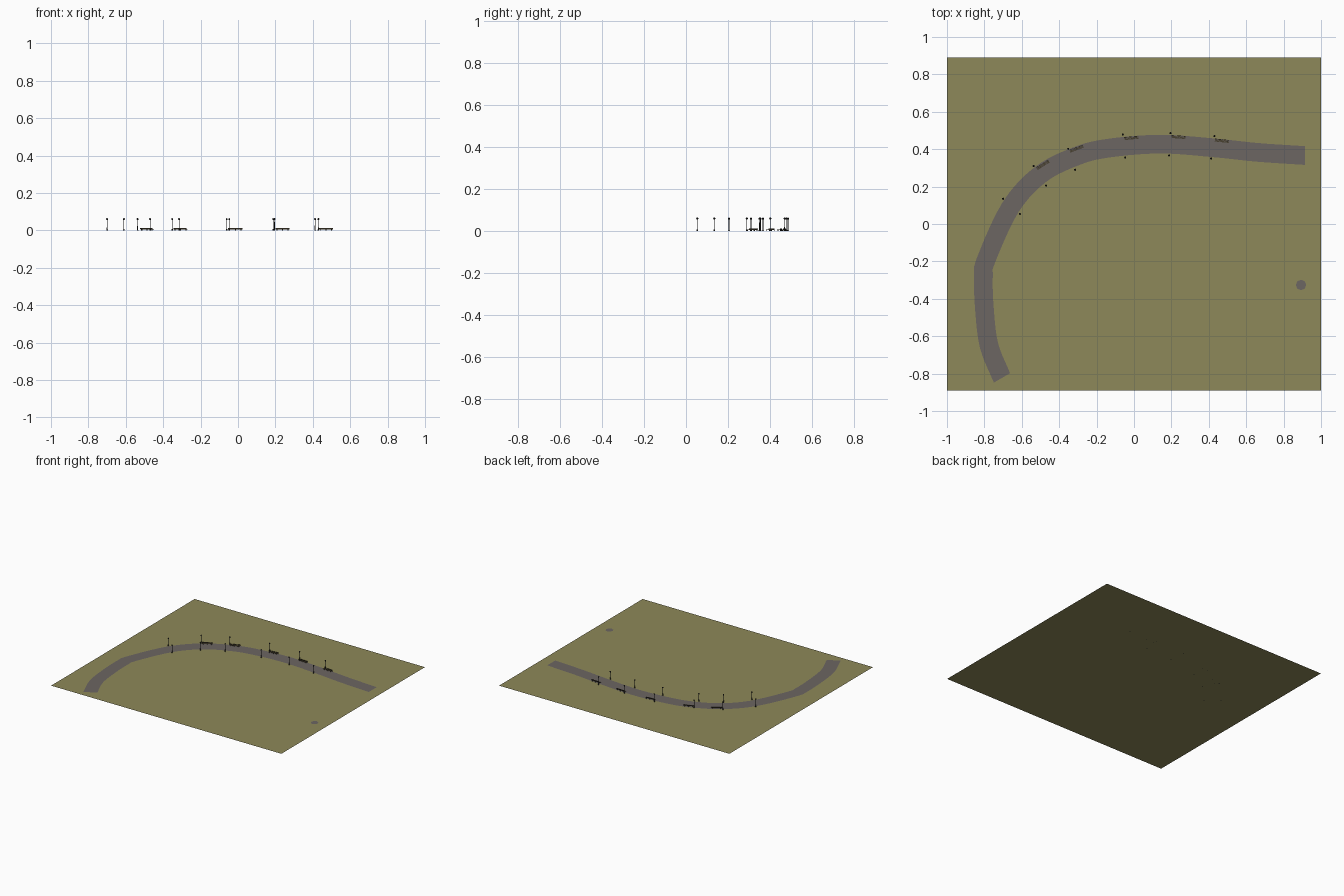
import bpy, bmesh, math
from mathutils import Vector, Matrix

if "Cube" in bpy.data.objects:
    bpy.data.objects.remove(bpy.data.objects["Cube"])


def material(name, rgb):
    m = bpy.data.materials.new(name)
    m.diffuse_color = (*rgb, 1)
    m.use_nodes = True
    m.node_tree.nodes["Principled BSDF"].inputs["Base Color"].default_value = m.diffuse_color
    return m


GRASS = material("olive grass", (0.27, 0.25, 0.10))
PAVING = material("grey paving", (0.15, 0.133, 0.122))
IRON = material("dark iron", (0.02, 0.02, 0.02))
WOOD = material("dark wood", (0.065, 0.052, 0.03))


def finish(bm, name, mats):
    me = bpy.data.meshes.new(name)
    bm.to_mesh(me)
    bm.free()
    for m in mats:
        me.materials.append(m)
    ob = bpy.data.objects.new(name, me)
    bpy.context.collection.objects.link(ob)
    return ob


def box(bm, center, size, mat=0):
    M = Matrix.Translation(center) @ Matrix.Diagonal((*size, 1))
    r = bmesh.ops.create_cube(bm, size=1, matrix=M)
    for f in {f for v in r["verts"] for f in v.link_faces}:
        f.material_index = mat


def rod(bm, z0, z1, r0, r1, n=8):
    bmesh.ops.create_cone(bm, cap_ends=True, segments=n, radius1=r0, radius2=r1,
                          depth=z1 - z0, matrix=Matrix.Translation((0, 0, (z0 + z1) / 2)))


# Ground sheet
bm = bmesh.new()
bmesh.ops.create_grid(bm, x_segments=1, y_segments=1, size=1,
                      matrix=Matrix.Diagonal((1, 0.89, 1, 1)))
finish(bm, "ground", [GRASS])

# Curved footpath: smooth centre line swept to a flat ribbon
knots = [Vector(p) for p in [
    (-0.706, -0.823), (-0.775, -0.65), (-0.80, -0.45), (-0.805, -0.28), (-0.79, -0.19),
    (-0.66, 0.09), (-0.50, 0.265), (-0.31, 0.362), (-0.14, 0.405), (0.14, 0.427),
    (0.43, 0.407), (0.66, 0.383), (0.914, 0.366)]]
ext = [2 * knots[0] - knots[1]] + knots + [2 * knots[-1] - knots[-2]]
line = []
for a, b, c, d in zip(ext, ext[1:], ext[2:], ext[3:]):
    for i in range(5):
        t = i / 5
        line.append(0.5 * (2 * b + (c - a) * t + (2 * a - 5 * b + 4 * c - d) * t * t
                           + (3 * b - a - 3 * c + d) * t ** 3))
line.append(knots[-1])


def tangent(i):
    if i == 0:
        return Vector((-0.5, 0.866))
    if i >= len(line) - 1:
        return Vector((1, 0))
    return (line[i + 1] - line[i - 1]).normalized()


bm = bmesh.new()
rows = []
for i, p in enumerate(line):
    t = tangent(i)
    n = Vector((-t.y, t.x)) * 0.05
    rows.append([bm.verts.new((*(p + n), 0.001)), bm.verts.new((*(p - n), 0.001))])
for (a, b), (c, d) in zip(rows, rows[1:]):
    bm.faces.new((a, b, d, c))
finish(bm, "footpath", [PAVING])

# Small paved patch
bm = bmesh.new()
bmesh.ops.create_circle(bm, cap_ends=True, segments=8, radius=0.028,
                        matrix=Matrix.Translation((0.893, -0.326, 0.0006)))
finish(bm, "paved_patch", [PAVING])

# Street lamps on both sides of the path
bm = bmesh.new()
rod(bm, 0, 0.008, 0.0042, 0.003)
rod(bm, 0.008, 0.056, 0.0018, 0.0014)
rod(bm, 0.055, 0.062, 0.003, 0.0055)
rod(bm, 0.062, 0.066, 0.0058, 0.001)
lamp = finish(bm, "lamp_1", [IRON])
spots = [(-0.70, 0.135), (-0.537, 0.31), (-0.352, 0.402), (-0.06, 0.478), (0.195, 0.486),
         (0.43, 0.47), (-0.61, 0.054), (-0.47, 0.205), (-0.315, 0.29), (-0.047, 0.355),
         (0.188, 0.367), (0.412, 0.35)]
for i, s in enumerate(spots):
    ob = lamp
    if i:
        ob = bpy.data.objects.new(f"lamp_{i + 1}", lamp.data)
        bpy.context.collection.objects.link(ob)
    ob.location = (*s, 0)

# Benches along the outer edge, facing the path
bm = bmesh.new()
for y in (-0.007, -0.0025, 0.002):
    box(bm, (0, y, 0.007), (0.076, 0.0036, 0.0014))
for z in (0.0095, 0.0125):
    box(bm, (0, 0.006, z), (0.076, 0.0014, 0.0022))
for x in (-0.03, 0, 0.03):
    box(bm, (x, -0.0075, 0.0035), (0.003, 0.002, 0.007), 1)
    box(bm, (x, 0.0065, 0.0065), (0.003, 0.002, 0.013), 1)
    box(bm, (x, -0.0005, 0.0058), (0.003, 0.014, 0.0014), 1)
bench = finish(bm, "bench_1", [WOOD, IRON])
for i, s in enumerate([(-0.487, 0.317), (-0.308, 0.403), (-0.014, 0.461),
                       (0.238, 0.466), (0.47, 0.446)]):
    ob = bench
    if i:
        ob = bpy.data.objects.new(f"bench_{i + 1}", bench.data)
        bpy.context.collection.objects.link(ob)
    k = min(range(len(line)), key=lambda j: (line[j] - Vector(s)).length)
    t = tangent(k)
    ob.location = (*s, 0)
    ob.rotation_euler.z = math.atan2(t.y, t.x)
